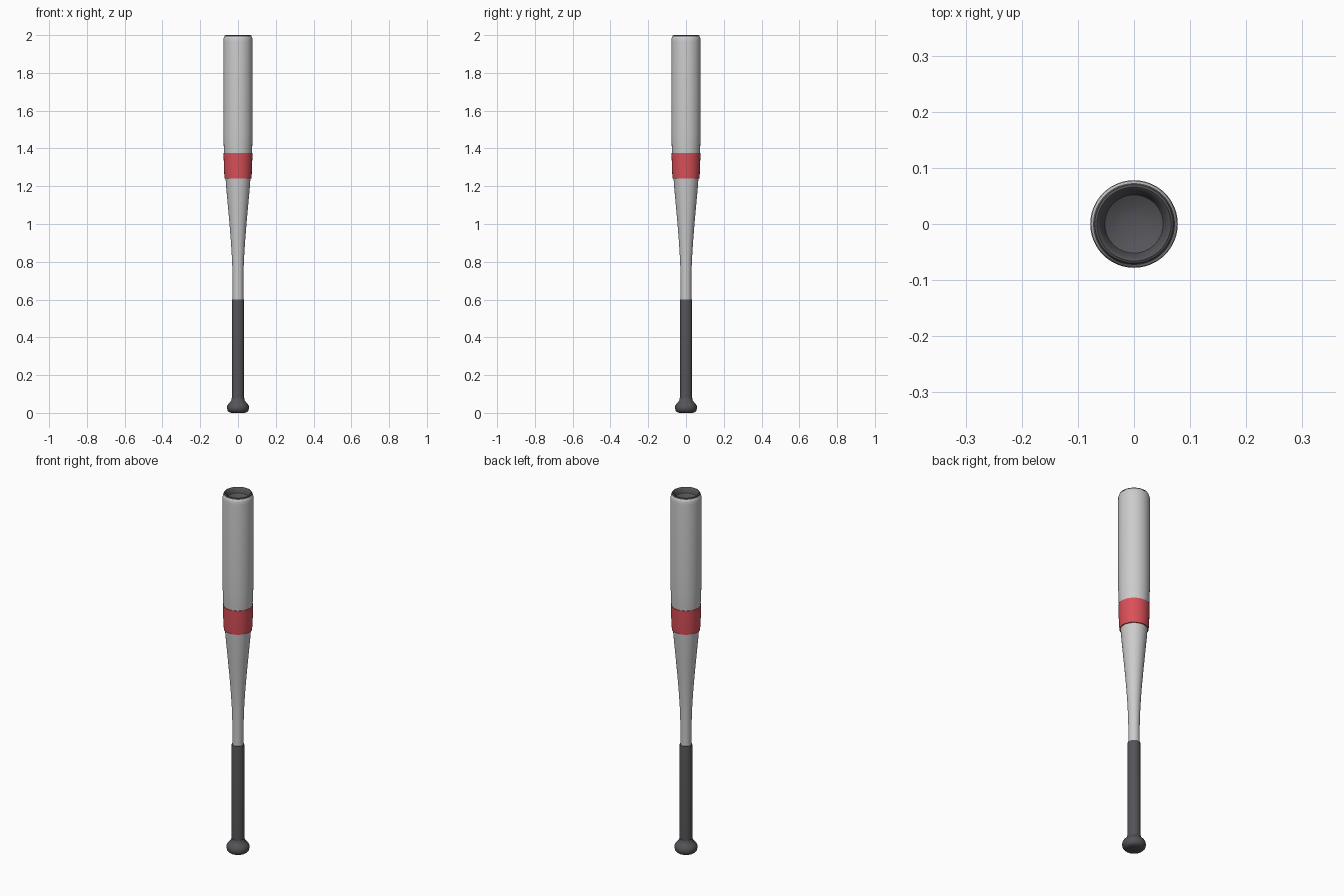
import bpy, bmesh, math

if "Cube" in bpy.data.objects:
    bpy.data.objects.remove(bpy.data.objects["Cube"])


def material(name, color):
    m = bpy.data.materials.new(name)
    m.diffuse_color = (*color, 1)
    m.use_nodes = True
    m.node_tree.nodes["Principled BSDF"].inputs["Base Color"].default_value = m.diffuse_color
    return m


def lathe(name, profile, mat=None, seg=48, angle=35):
    """Spin (radius, z) points around z; radius 0 closes the end."""
    bm = bmesh.new()
    verts = [bm.verts.new((r, 0, z)) for r, z in profile]
    edges = [bm.edges.new(p) for p in zip(verts, verts[1:])]
    bmesh.ops.spin(bm, geom=verts + edges, cent=(0, 0, 0), axis=(0, 0, 1),
                   angle=2 * math.pi, steps=seg)
    bmesh.ops.remove_doubles(bm, verts=bm.verts, dist=1e-5)
    bmesh.ops.recalc_face_normals(bm, faces=bm.faces)
    me = bpy.data.meshes.new(name)
    bm.to_mesh(me)
    bm.free()
    ob = bpy.data.objects.new(name, me)
    bpy.context.collection.objects.link(ob)
    if mat:
        me.materials.append(mat)
    bpy.ops.object.select_all(action='DESELECT')
    ob.select_set(True)
    bpy.context.view_layer.objects.active = ob
    bpy.ops.object.shade_smooth_by_angle(angle=math.radians(angle))
    return ob


dark = material("dark_rubber", (0.09, 0.09, 0.1))
red = material("red_paint", (0.7, 0.08, 0.1))
metal = material("light_metal", (0.75, 0.76, 0.78))

# Tapered metal barrel, rounded over at the top
lathe("barrel", [(0, 0.58), (0.028, 0.58), (0.028, 0.70), (0.031, 0.80),
                 (0.037, 0.90), (0.045, 1.00), (0.054, 1.10), (0.063, 1.20),
                 (0.070, 1.30), (0.075, 1.40), (0.0775, 1.47), (0.078, 1.55),
                 (0.078, 1.965), (0.077, 1.98), (0.074, 1.99), (0.070, 1.994),
                 (0.066, 1.99)], metal)

# Recessed dark end cup
lathe("end_cup", [(0.073, 1.992), (0.070, 1.998), (0.066, 2.0), (0.062, 1.997),
                  (0.057, 1.985), (0.052, 1.972), (0.035, 1.963),
                  (0.018, 1.959), (0, 1.958)], dark)

# Painted band wrapped around the taper
lathe("red_band", [(0.066, 1.24), (0.0715, 1.24), (0.0745, 1.30),
                   (0.0765, 1.375), (0.072, 1.375)], red)

# Grip sleeve
lathe("grip", [(0.026, 0.05), (0.032, 0.05), (0.032, 0.595), (0.031, 0.6),
               (0.026, 0.6)], dark)

# Flared knob
lathe("knob", [(0, 0), (0.035, 0), (0.047, 0.004), (0.055, 0.012),
               (0.058, 0.024), (0.057, 0.038), (0.051, 0.048),
               (0.041, 0.058), (0.035, 0.068), (0.033, 0.078), (0.028, 0.078)], dark)
